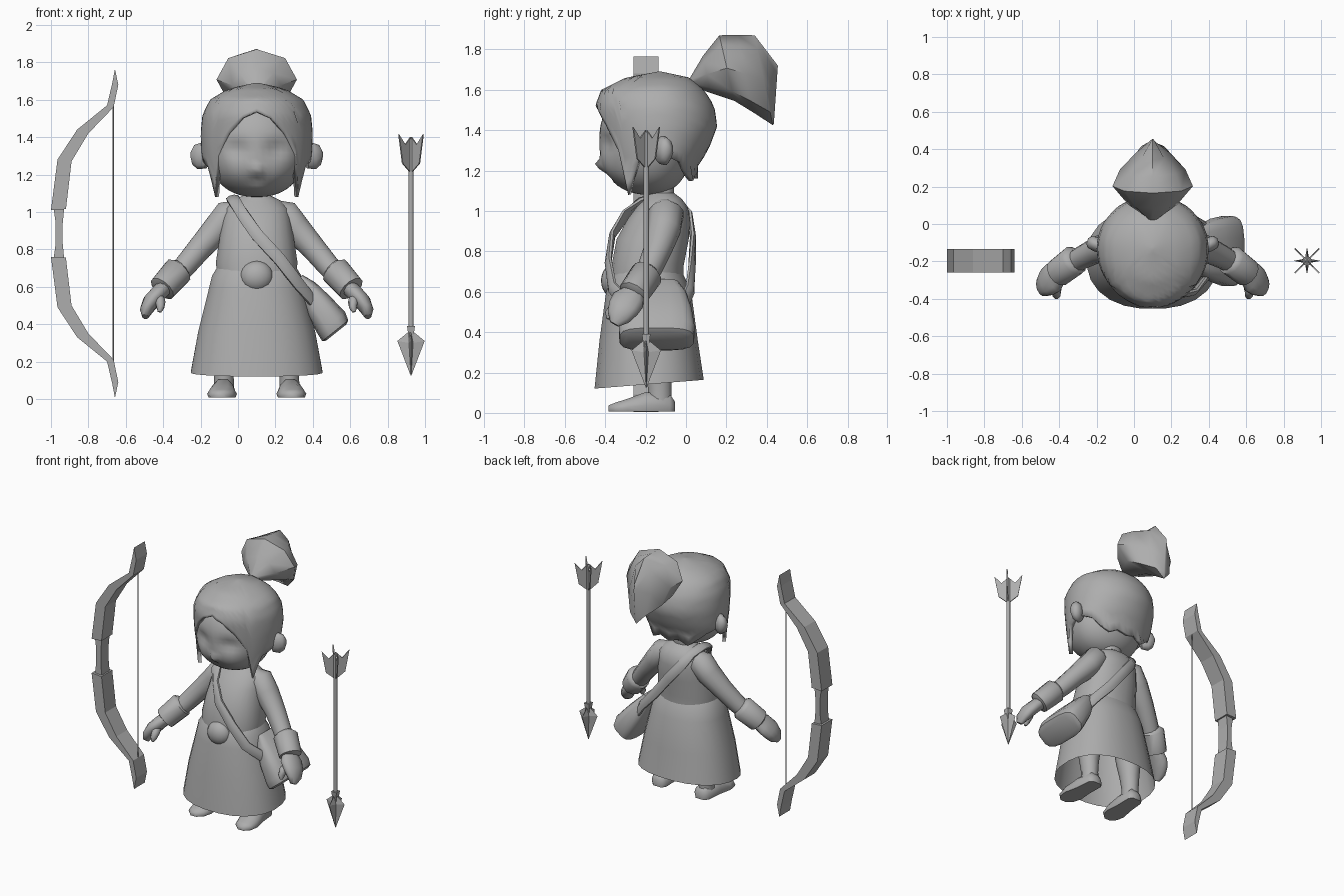
import bpy, bmesh, math
from mathutils import Vector

if "Cube" in bpy.data.objects:
    bpy.data.objects.remove(bpy.data.objects["Cube"])

CX = 0.10  # body centre line
mat = bpy.data.materials.new("plain grey")
mat.diffuse_color = (0.42, 0.42, 0.42, 1)
mat.use_nodes = True
mat.node_tree.nodes["Principled BSDF"].inputs["Base Color"].default_value = mat.diffuse_color


def finish(name, bm, angle=40):
    bmesh.ops.remove_doubles(bm, verts=bm.verts, dist=1e-5)
    bmesh.ops.recalc_face_normals(bm, faces=bm.faces)
    me = bpy.data.meshes.new(name)
    bm.to_mesh(me)
    bm.free()
    me.materials.append(mat)
    ob = bpy.data.objects.new(name, me)
    bpy.context.collection.objects.link(ob)
    if angle:
        bpy.ops.object.select_all(action='DESELECT')
        ob.select_set(True)
        bpy.context.view_layer.objects.active = ob
        bpy.ops.object.shade_smooth_by_angle(angle=math.radians(angle))
    return ob


def loft(name, rings, cap=(True, True), angle=40):
    """Skin a list of equal-length closed rings."""
    bm = bmesh.new()
    vs = [[bm.verts.new(p) for p in r] for r in rings]
    n = len(rings[0])
    for a, b in zip(vs, vs[1:]):
        for i in range(n):
            j = (i + 1) % n
            bm.faces.new((a[i], a[j], b[j], b[i]))
    if cap[0]:
        bm.faces.new(vs[0])
    if cap[1]:
        bm.faces.new(vs[-1])
    return finish(name, bm, angle)


def ring(c, u, v, n=12, power=1.0):
    """Ellipse round c with half axes u, v; power < 1 squares it off."""
    out = []
    for i in range(n):
        a = 2 * math.pi * (i + 0.5) / n
        s, t = math.cos(a), math.sin(a)
        s, t = (math.copysign(abs(k) ** power, k) for k in (s, t))
        out.append(Vector(c) + Vector(u) * s + Vector(v) * t)
    return out


def tube(name, pts, radii, ref=(0, 1, 0), n=12, angle=50):
    """Sweep ellipses (r along ref, r across) along a path."""
    P = [Vector(p) for p in pts]
    rings = []
    for i, p in enumerate(P):
        t = (P[min(i + 1, len(P) - 1)] - P[max(i - 1, 0)]).normalized()
        r = Vector(ref[i] if isinstance(ref[0], tuple) else ref)
        u = (r - t * r.dot(t)).normalized()
        a, b = radii[i]
        rings.append(ring(p, u * a, t.cross(u) * b, n))
    return loft(name, rings, angle=angle)


def lerp(table, k):
    """Piecewise linear lookup, first column ascending."""
    if k <= table[0][0]:
        return table[0][1:]
    for a, b in zip(table, table[1:]):
        if k <= b[0]:
            f = (k - a[0]) / (b[0] - a[0])
            return [x + (y - x) * f for x, y in zip(a[1:], b[1:])]
    return table[-1][1:]


def slab(name, outline, depth, y):
    """Extrude an (x, z) outline along y."""
    return loft(name, [[(x, y - depth, z) for x, z in outline],
                       [(x, y + depth, z) for x, z in outline]], angle=0)


# --- torso and skirt: z, half width, front y, back y
def body(name, rows, cap, power, tilt=0.0):
    rings = []
    for z, w, yf, yb in rows:
        r = ring((CX, (yf + yb) / 2, z), (w, 0, 0), (0, (yb - yf) / 2, 0), 24, power)
        if z < 0.2:
            for p in r:
                p.z += tilt * (p.y - (yf + yb) / 2)
        rings.append(r)
    return loft(name, rings, cap)


body("torso", [(0.64, .21, -.375, -.01), (0.73, .22, -.37, -.01), (0.86, .2, -.345, .015),
               (0.96, .185, -.29, .02), (1.02, .17, -.245, .01), (1.06, .13, -.205, -.02),
               (1.09, .07, -.18, -.06), (1.22, .065, -.18, -.05)], (True, True), 0.9)
body("skirt", [(0.70, .215, -.36, -.02), (0.66, .24, -.385, .0), (0.58, .26, -.40, .03),
               (0.36, .315, -.43, .06), (0.142, .355, -.455, .09)], (True, False), 0.88, 0.08)

# --- belt ball
bm = bmesh.new()
bmesh.ops.create_uvsphere(bm, u_segments=20, v_segments=12, radius=0.088)
for v in bm.verts:
    v.co = (v.co.x + CX, v.co.y * .75 - .355, v.co.z * .95 + .655)
finish("belt_ball", bm)

# --- face: squared ellipsoid with nose bump, eye hollows and mouth
rings = []
for i in range(29):
    u = math.cos(math.pi * (0.015 + 0.97 * i / 28))
    f = (1 - abs(u) ** 2.3) ** (1 / 2.3)
    z = 1.345 + 0.265 * u
    r = []
    for k in range(48):
        a = 2 * math.pi * k / 48
        x, c = 0.26 * f * math.sin(a), math.cos(a)
        y = -.18 - (0.25 if c > 0 else 0.21) * f * c
        if c > 0.2:
            def bump(dx, zz, sx, sz):
                return math.exp(-((abs(x) - dx) / sx) ** 2 - ((z - zz) / sz) ** 2)
            y += .03 * bump(.105, 1.335, .06, .045) - .04 * bump(0, 1.225, .025, .025)
            y += .012 * bump(0, 1.165, .04, .012) - .012 * bump(.12, 1.2, .07, .06)
        r.append((CX + x, y, z))
    rings.append(r)
loft("face", rings, angle=60)

# --- hair cap: half width, front y, back y by height; hem height by azimuth
SHAPE = [(1.05, .28, -.38, .04), (1.14, .28, -.40, .065), (1.2, .275, -.41, .045),
         (1.3, .295, -.42, .11), (1.42, .30, -.435, .155), (1.52, .29, -.45, .14),
         (1.6, .25, -.42, .09), (1.66, .15, -.30, .02), (1.69, .01, -.14, -.12)]
HEM = [(0, 1.54), (15, 1.5), (30, 1.42), (45, 1.3), (52.5, 1.08), (60, 1.16), (67.5, 1.24),
       (90, 1.28), (120, 1.24), (150, 1.15), (165, 1.18), (180, 1.16)]
rings = []
for i in range(15):
    t = (i / 14) ** 1.5
    r = []
    for k in range(48):
        d = 7.5 * k
        hem = lerp(HEM, min(d, 360 - d))[0]
        z = 1.69 - (1.69 - hem) * t
        w, yf, yb = lerp(SHAPE, z)
        a = math.radians(d)
        c = math.cos(a)
        r.append((CX + w * math.sin(a), -.13 + c * ((yf + .13) if c > 0 else -(yb + .13)), z))
    rings.append(r)
hair = loft("hair", rings, (True, False), 60)
sol = hair.modifiers.new("thickness", 'SOLIDIFY')
sol.thickness, sol.offset = 0.025, -1

# --- ponytail: top (y, z), bottom (y, z), half width
rings = []
for ty, tz, by, bz, w in [(.02, 1.66, .05, 1.61, .03), (.085, 1.77, .12, 1.585, .13),
                          (.165, 1.87, .24, 1.545, .215), (.255, 1.872, .33, 1.49, .175),
                          (.34, 1.87, .43, 1.425, .085), (.455, 1.72, .435, 1.43, .008)]:
    m = Vector((CX, (ty + by) / 2, (tz + bz) / 2))
    h = Vector((0, (ty - by) / 2, (tz - bz) / 2))
    rings.append([m + Vector((w * math.sin(a), 0, 0)) + h * math.cos(a)
                  for a in (math.pi * k / 4 for k in range(8))])
loft("ponytail", rings, angle=45)

# --- paired parts
for side, s in (("right", -1), ("left", 1)):
    def X(pts):
        return [(CX + s * x, y, z) for x, y, z in pts]
    # ear
    tube(side + "_ear", X([(.26, -.13, 1.29), (.30, -.11, 1.3), (.335, -.095, 1.305), (.35, -.09, 1.305)]),
         [(.06, .03), (.075, .04), (.055, .035), (.02, .015)], (0, 0, 1))
    # arm, cuff, hand, thumb
    tube(side + "_arm", X([(.08, -.11, 1.02), (.15, -.1, .985), (.21, -.11, .91), (.30, -.14, .81),
                           (.38, -.18, .715), (.46, -.23, .625)]),
         [(.05, .05), (.09, .085), (.085, .08), (.07, .068), (.062, .062), (.055, .055)])
    tube(side + "_cuff", X([(.405, -.185, .70), (.42, -.195, .685), (.505, -.26, .59), (.51, -.265, .583)]),
         [(.055, .055), (.082, .082), (.078, .075), (.05, .05)])
    tube(side + "_hand", X([(.49, -.25, .6), (.53, -.285, .56), (.565, -.31, .52), (.59, -.335, .475),
                            (.595, -.355, .44)]),
         [(.05, .045), (.085, .045), (.08, .045), (.06, .035), (.025, .018)])
    tube(side + "_thumb", X([(.53, -.31, .55), (.515, -.355, .52), (.515, -.38, .49), (.52, -.385, .465)]),
         [(.03, .03), (.03, .028), (.025, .022), (.01, .01)], n=8)
    # leg and foot
    tube(side + "_leg", X([(.175, -.13, .04), (.175, -.13, .12), (.175, -.135, .2), (.17, -.14, .32),
                           (.16, -.16, .55)]),
         [(.062, .055), (.06, .054), (.068, .062), (.085, .08), (.1, .095)])
    rings = []
    for y, w, h in [(-.055, .035, .05), (-.08, .06, .09), (-.2, .065, .10), (-.29, .08, .065),
                    (-.35, .065, .045), (-.385, .025, .03)]:
        x = CX + s * (.175 - .06 * (y + .12))
        rings.append([(x + w * a, y, .008 + h * b) for a, b in
                      [(-.9, 0), (.9, 0), (1, .3), (.8, .7), (.4, .95), (-.4, .95), (-.8, .7), (-1, .3)]])
    loft(side + "_foot", rings, angle=60)

# --- shoulder strap, one loop over the shoulder, front to back
path = [(.42, -.25, .50), (.32, -.365, .62), (.22, -.385, .75), (.10, -.365, .88), (.03, -.30, .98),
        (-.015, -.23, 1.05), (-.03, -.14, 1.075), (-.01, -.04, 1.05), (.03, .015, .98),
        (.12, .035, .87), (.23, .03, .73), (.34, .02, .61), (.42, -.03, .50)]
out = [tuple(Vector((x - .1, (y + .17) * 1.6, .5 if z > 1 else 0))) for x, y, z in path]
tube("shoulder_strap", path, [(.016, .036)] * len(path), out, 8)

# --- satchel hanging outwards on the hip
d = Vector((.24, 0, -.30)).normalized()
nrm = Vector((-d.z, 0, d.x))
rings = [ring(c, nrm * t, (0, w, 0), 16, .6) for c, t, w in
         [((.33, -.14, .65), .02, .10), ((.37, -.14, .59), .055, .14), ((.43, -.14, .50), .08, .17),
          ((.50, -.145, .405), .095, .19), ((.52, -.145, .365), .09, .185), ((.525, -.145, .355), .07, .165)]]
loft("satchel", rings)

# --- bow: two mirrored limbs, grip and string
MID, BY = 0.885, -0.197
limb = [(-1.0, 1.01), (-.965, 1.28), (-.86, 1.44), (-.70, 1.57), (-.672, 1.69), (-.658, 1.765),
        (-.64, 1.68), (-.665, 1.56), (-.80, 1.42), (-.89, 1.27), (-.92, 1.015)]
for label, f in (("upper", 1), ("lower", -1)):
    slab(label + "_bow_limb", [(x, MID + f * (z - MID)) for x, z in limb], .062, BY)
slab("bow_grip", [(-.985, .755), (-.975, .83), (-.975, .94), (-.985, 1.015),
                  (-.93, 1.015), (-.937, .94), (-.937, .83), (-.93, .755)], .045, BY)
tube("bow_string", [(-.668, BY, .205), (-.668, BY, 1.565)], [(.004, .004)] * 2, n=6)

# --- arrow: shaft, collar, four-pointed head and four vanes
AX, AY = 0.925, -0.197
tube("arrow_shaft", [(AX, AY, .3), (AX, AY, 1.39)], [(.014, .014)] * 2, n=8)
tube("arrow_collar", [(AX, AY, .28), (AX, AY, .34), (AX, AY, .39)], [(.014, .014), (.02, .02), (.03, .03)], n=4, angle=0)


def star(z, r_out, r_in, lift):
    return [(AX + (r_in if k % 2 else r_out) * math.cos(math.pi * k / 4),
             AY + (r_in if k % 2 else r_out) * math.sin(math.pi * k / 4),
             z + (0 if k % 2 else lift)) for k in range(8)]


loft("arrow_head", [star(.36, .012, .012, 0), star(.30, .073, .016, .01), star(.125, .002, .001, 0)], angle=0)
for k in range(4):
    a = math.pi * (k / 2 + .25)
    u, side = Vector((math.cos(a), math.sin(a), 0)), Vector((-math.sin(a), math.cos(a), 0))
    vane = [(.005, 1.21), (.065, 1.26), (.093, 1.415), (.045, 1.36), (.005, 1.40)]
    loft("arrow_vane", [[Vector((AX, AY, z)) + u * r + side * e for r, z in vane]
                        for e in (-.004, .004)], angle=0)
